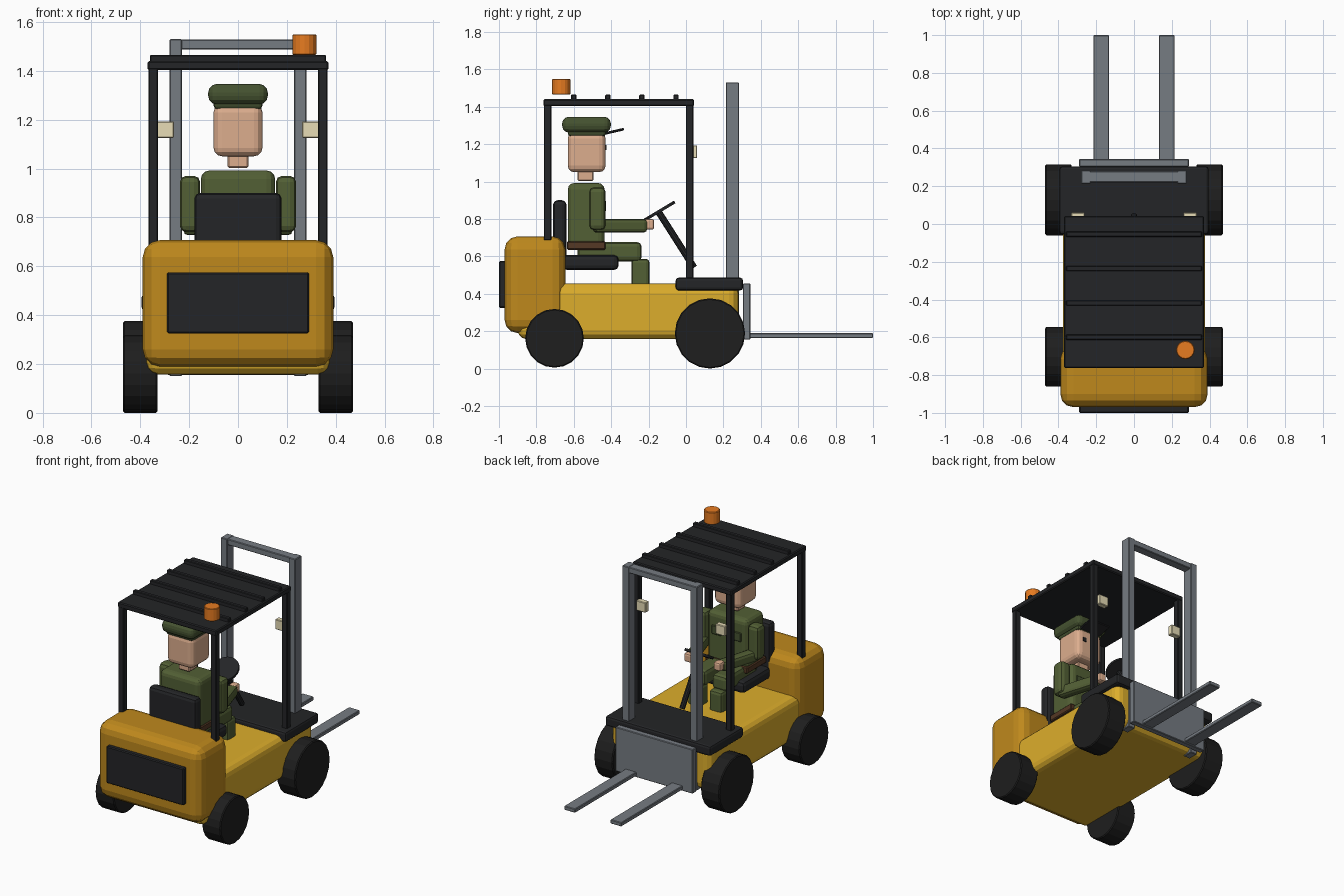
import bpy
from math import radians, atan2
from mathutils import Vector

if "Cube" in bpy.data.objects:
    bpy.data.objects.remove(bpy.data.objects["Cube"])


def material(name, r, g, b):
    m = bpy.data.materials.new(name)
    m.diffuse_color = (r, g, b, 1)
    m.use_nodes = True
    m.node_tree.nodes["Principled BSDF"].inputs["Base Color"].default_value = m.diffuse_color
    return m


YELLOW = material("yellow_paint", 0.72, 0.42, 0.025)
OCHRE = material("ochre_paint", 0.52, 0.25, 0.012)
BLACK = material("black", 0.017, 0.018, 0.02)
RUBBER = material("rubber", 0.013, 0.013, 0.013)
STEEL = material("steel", 0.18, 0.2, 0.225)
GREEN = material("uniform_green", 0.085, 0.115, 0.035)
DARK_GREEN = material("cap_green", 0.06, 0.085, 0.03)
SKIN = material("skin", 0.72, 0.42, 0.27)
BROWN = material("leather", 0.09, 0.04, 0.018)
ORANGE = material("beacon_orange", 0.8, 0.2, 0.015)
CREAM = material("lamp_cream", 0.8, 0.72, 0.47)


def finish(ob, name, mat, bevel, segments):
    ob.name = name
    ob.data.materials.append(mat)
    if bevel:
        mod = ob.modifiers.new("bevel", "BEVEL")
        mod.width, mod.segments = bevel, segments
        mod.limit_method = "ANGLE"
        mod.angle_limit = radians(40)
    return ob


def box(name, mat, x, y, z, bevel=0.004, segments=1, rot=(0, 0, 0)):
    """Box from (min, max) ranges, rotated about its own centre."""
    bpy.ops.mesh.primitive_cube_add(size=1, location=[(a + b) / 2 for a, b in (x, y, z)])
    ob = bpy.context.object
    size = [b - a for a, b in (x, y, z)]
    for v in ob.data.vertices:
        v.co = Vector([c * s for c, s in zip(v.co, size)])
    ob.rotation_euler = rot
    return finish(ob, name, mat, bevel, segments)


def pair(name, mat, x, y, z, bevel=0.004, segments=1, rot_z=0):
    """The same box on the left and the right side."""
    box(name + "_right", mat, x, y, z, bevel, segments, (0, 0, rot_z))
    box(name + "_left", mat, (-x[1], -x[0]), y, z, bevel, segments, (0, 0, -rot_z))


def cylinder(name, mat, loc, radius, depth, sides, rot=(0, 0, 0), bevel=0.0):
    bpy.ops.mesh.primitive_cylinder_add(vertices=sides, radius=radius, depth=depth,
                                        location=loc, rotation=rot)
    return finish(bpy.context.object, name, mat, bevel, 1)


# Body: chassis, counterweight, rear grille, front deck
box("chassis", YELLOW, (-0.375, 0.375), (-0.9, 0.28), (0.157, 0.455), 0.05, 3)
box("counterweight", OCHRE, (-0.39, 0.39), (-0.97, -0.645), (0.19, 0.707), 0.07, 3)
box("rear_grille", BLACK, (-0.29, 0.29), (-1.0, -0.96), (0.325, 0.575), 0.006)
box("front_deck", BLACK, (-0.395, 0.395), (-0.055, 0.305), (0.418, 0.486), 0.015, 2)

# Wheels
for side, label in ((1, "right"), (-1, "left")):
    turn = (0, radians(90), 0)
    cylinder("rear_wheel_" + label, RUBBER, (side * 0.4, -0.703, 0.162), 0.157, 0.14, 20, turn, 0.006)
    cylinder("front_wheel_" + label, RUBBER, (side * 0.4, 0.128, 0.188), 0.188, 0.14, 20, turn, 0.006)

# Mast, carriage and forks
pair("mast_rail", STEEL, (0.23, 0.28), (0.213, 0.284), (0.15, 1.53))
box("mast_crossbar", STEEL, (-0.28, 0.28), (0.22, 0.28), (1.488, 1.528))
box("fork_carriage", STEEL, (-0.29, 0.29), (0.304, 0.344), (0.155, 0.455))
pair("fork", STEEL, (0.132, 0.215), (0.33, 1.0), (0.163, 0.19))

# Overhead guard with roof slats and work lamps
pair("guard_rear_post", BLACK, (0.327, 0.367), (-0.76, -0.72), (0.685, 1.42))
pair("guard_front_post", BLACK, (0.327, 0.367), (0.0, 0.04), (0.47, 1.42))
box("guard_roof", BLACK, (-0.37, 0.37), (-0.762, 0.043), (1.403, 1.44), 0.006)
for i in range(4):
    y = -0.6 + i * 0.182
    box("roof_slat_%d" % (i + 1), BLACK, (-0.36, 0.36), (y - 0.014, y + 0.014), (1.435, 1.465))
pair("work_lamp", CREAM, (0.262, 0.333), (0.022, 0.06), (1.125, 1.193))
cylinder("beacon", ORANGE, (0.272, -0.667, 1.507), 0.049, 0.085, 16, bevel=0.004)

# Seat
box("seat_cushion", BLACK, (-0.18, 0.18), (-0.66, -0.36), (0.527, 0.607), 0.025, 2)
box("seat_back", BLACK, (-0.178, 0.178), (-0.71, -0.64), (0.55, 0.9), 0.022, 2)

# Steering column and wheel
top, base = Vector((0, -0.15, 0.843)), Vector((0, 0.043, 0.54))
axis = top - base
tilt = (atan2(-axis.y, axis.z), 0, 0)
cylinder("steering_column", BLACK, (top + base) / 2, 0.018, axis.length, 10, tilt)
cylinder("steering_wheel", BLACK, (0, -0.14, 0.843), 0.093, 0.016, 20, (radians(31), 0, 0))

# Driver: body
box("torso", GREEN, (-0.152, 0.152), (-0.632, -0.435), (0.65, 0.992), 0.035, 3)
box("belt", BROWN, (-0.158, 0.158), (-0.637, -0.43), (0.635, 0.68), 0.006)
pair("chest_pocket", DARK_GREEN, (0.04, 0.11), (-0.445, -0.428), (0.84, 0.9))
pair("upper_arm", GREEN, (0.155, 0.238), (-0.518, -0.43), (0.74, 0.97), 0.025, 2)
pair("forearm", GREEN, (0.12, 0.188), (-0.5, -0.205), (0.727, 0.8), 0.02, 2, radians(17))
pair("hand", SKIN, (0.085, 0.137), (-0.225, -0.17), (0.743, 0.8), 0.012, 2)
pair("thigh", GREEN, (0.025, 0.135), (-0.58, -0.237), (0.572, 0.677), 0.025, 2)
pair("shin", GREEN, (0.032, 0.128), (-0.292, -0.195), (0.4, 0.587), 0.02, 2)

# Driver: head and cap
box("neck", SKIN, (-0.042, 0.042), (-0.58, -0.495), (1.003, 1.08), 0.006)
box("head", SKIN, (-0.1, 0.1), (-0.632, -0.43), (1.05, 1.265), 0.035, 3)
pair("eye", BLACK, (0.035, 0.06), (-0.437, -0.424), (1.168, 1.195), 0)
box("cap_band", DARK_GREEN, (-0.1, 0.1), (-0.632, -0.428), (1.243, 1.285), 0.015, 2)
box("cap_crown", DARK_GREEN, (-0.122, 0.122), (-0.662, -0.402), (1.262, 1.346), 0.035, 3)
box("cap_brim", BLACK, (-0.08, 0.08), (-0.45, -0.33), (1.26, 1.274), 0.004, 1, (radians(13), 0, 0))
